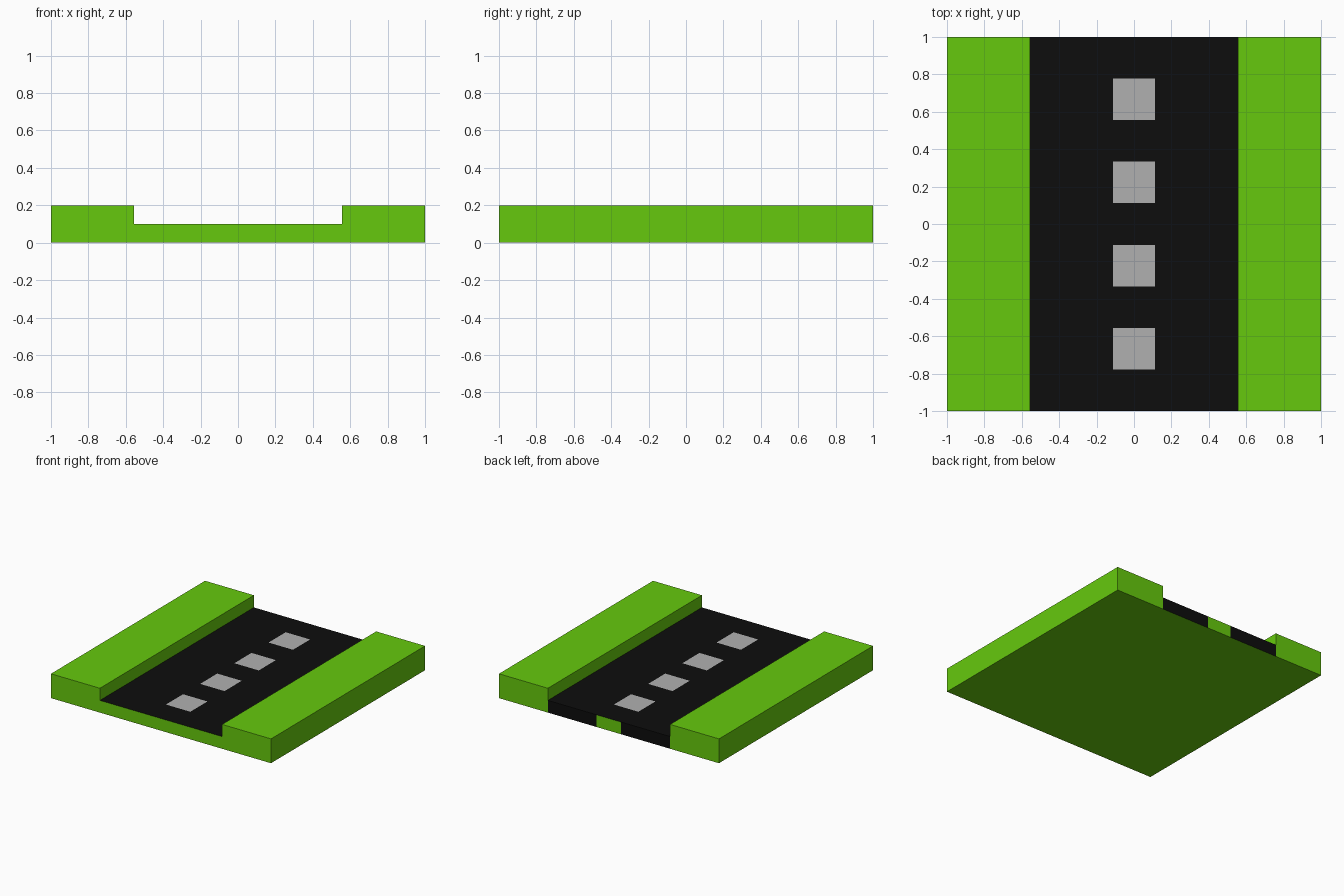
import bpy
import bmesh
from mathutils import Vector

if "Cube" in bpy.data.objects:
    bpy.data.objects.remove(bpy.data.objects["Cube"])


def material(name, rgb):
    mat = bpy.data.materials.new(name)
    mat.diffuse_color = (*rgb, 1)
    mat.use_nodes = True
    mat.node_tree.nodes["Principled BSDF"].inputs["Base Color"].default_value = mat.diffuse_color
    return mat


def raise_faces(bm, faces, height):
    out = bmesh.ops.extrude_face_region(bm, geom=faces)["geom"]
    verts = [g for g in out if isinstance(g, bmesh.types.BMVert)]
    bmesh.ops.translate(bm, verts=verts, vec=(0, 0, height))
    return [g for g in out if isinstance(g, bmesh.types.BMFace)]


CELL = 2 / 9
ROAD_Z = 0.1
GRASS, ASPHALT, PAINT = range(3)

# Square base slab on a 9 x 9 grid, standing on z = 0
bm = bmesh.new()
bmesh.ops.create_grid(bm, x_segments=9, y_segments=9, size=1)
top = raise_faces(bm, bm.faces[:], ROAD_Z)

# Raised grass banks: the outer two columns on each side
banks = [f for f in top if abs(f.calc_center_median().x) > 2.5 * CELL]
raise_faces(bm, banks, 0.1)
bmesh.ops.recalc_face_normals(bm, faces=bm.faces[:])

# Asphalt on the road surface and on the back end, painted dashes along the middle
for f in bm.faces:
    c, n = f.calc_center_median(), f.normal
    col, row = round(c.x / CELL), round(c.y / CELL)
    f.material_index = GRASS
    if abs(col) <= 2:
        if n.z > 0.5:
            dash = col == 0 and row in (-3, -1, 1, 3)
            f.material_index = PAINT if dash else ASPHALT
        elif n.y > 0.5 and col != 0:
            f.material_index = ASPHALT

# Merge the flat grid cells, keeping colour borders
bmesh.ops.dissolve_limit(bm, angle_limit=0.01, verts=bm.verts[:],
                         edges=bm.edges[:], delimit={'MATERIAL'})

mesh = bpy.data.meshes.new("road_tile")
bm.to_mesh(mesh)
bm.free()
for name, rgb in (("grass", (0.133, 0.584, 0.004)),
                  ("asphalt", (0.004, 0.004, 0.004)),
                  ("paint", (0.434, 0.434, 0.434))):
    mesh.materials.append(material(name, rgb))
tile = bpy.data.objects.new("road_tile", mesh)
bpy.context.collection.objects.link(tile)
